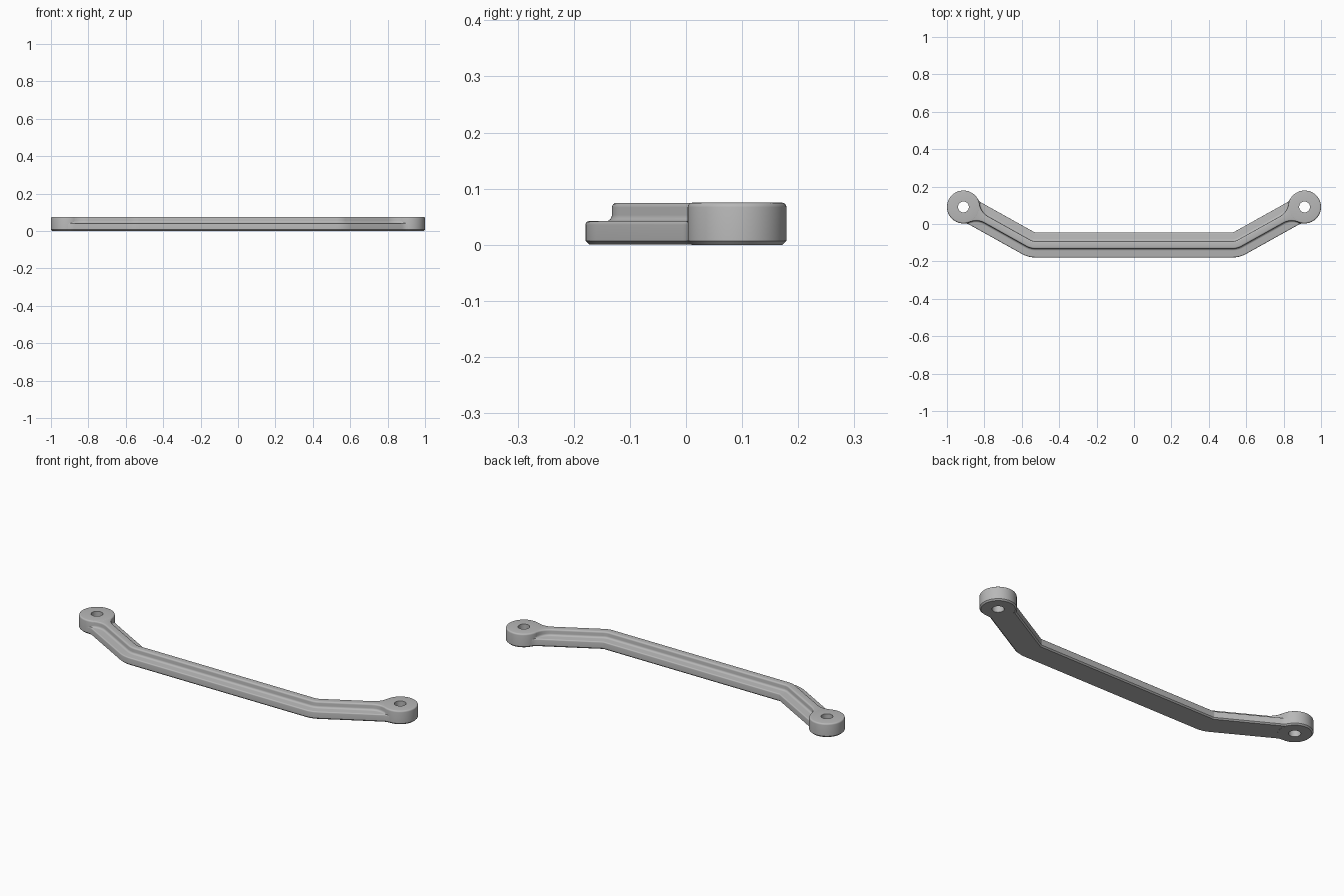
import bpy, bmesh, math

old = bpy.data.objects.get("Cube")
if old:
    bpy.data.objects.remove(old, do_unlink=True)

# Main dimensions
BOSS_X, BOSS_Y, BOSS_R, HOLE_R = 0.912, 0.091, 0.088, 0.029
HEIGHT, LEDGE_Z = 0.075, 0.042
BEND_X, BAR_Y, BEND_R = 0.548, -0.112, 0.08
BASE_W, RIDGE_W = 0.067, 0.020          # half widths of flange and ridge
CHAMFER, ROUND, COVE = 0.007, 0.008, 0.011

metal = bpy.data.materials.new("grey metal")
metal.use_nodes = True
grey = (0.48, 0.48, 0.48, 1)
metal.diffuse_color = grey
metal.node_tree.nodes["Principled BSDF"].inputs["Base Color"].default_value = grey


def arc(cx, cz, r, start, end, n=4):
    """Points along an arc, angles in degrees."""
    steps = [math.radians(start + (end - start) * i / n) for i in range(n + 1)]
    return [(cx + r * math.cos(a), cz + r * math.sin(a)) for a in steps]


def loft(name, rings, close_path):
    """Skin closed rings of points; cap the ends unless the path closes."""
    bm = bmesh.new()
    loops = [[bm.verts.new(p) for p in ring] for ring in rings]
    n = len(loops[0])
    pairs = list(zip(loops, loops[1:]))
    if close_path:
        pairs.append((loops[-1], loops[0]))
    else:
        bm.faces.new(loops[0])
        bm.faces.new(loops[-1])
    for a, b in pairs:
        for i in range(n):
            j = (i + 1) % n
            bm.faces.new((a[i], a[j], b[j], b[i]))
    bmesh.ops.recalc_face_normals(bm, faces=bm.faces)
    mesh = bpy.data.meshes.new(name)
    bm.to_mesh(mesh)
    bm.free()
    mesh.materials.append(metal)
    obj = bpy.data.objects.new(name, mesh)
    bpy.context.collection.objects.link(obj)
    bpy.ops.object.select_all(action="DESELECT")
    obj.select_set(True)
    bpy.context.view_layer.objects.active = obj
    bpy.ops.object.shade_smooth_by_angle(angle=math.radians(35))
    return obj


def flare(d, w, f):
    """Half width at distance d from the boss, blended into it with fillet f."""
    reach = math.sqrt((BOSS_R + f) ** 2 - (w + f) ** 2)
    if d >= reach:
        return w
    if d >= reach * BOSS_R / (BOSS_R + f):
        return w + f - math.sqrt(f * f - (reach - d) ** 2)
    return math.sqrt(BOSS_R ** 2 - d * d) - 0.001


def section(d):
    """Closed stepped cross-section as (offset, z)."""
    wu = flare(d, RIDGE_W, 0.09)
    wl = max(flare(d, BASE_W, 0.06), wu)
    low, top = 0.0004, HEIGHT - 0.0004
    half = [(wl - CHAMFER, low), (wl, CHAMFER)]
    half += arc(wl - 0.006, LEDGE_Z - 0.006, 0.006, 0, 90)
    cove = arc(wu + COVE, LEDGE_Z + COVE, COVE, 270, 180)
    half += [(min(x, max(wl - 0.006, wu)), z) for x, z in cove]
    half += arc(wu - ROUND, top - ROUND, ROUND, 0, 90)
    return half + [(-x, z) for x, z in reversed(half)]


# Centre line of the left half: straight, bend, angled arm
tilt = math.atan2(BOSS_Y - BAR_Y, BOSS_X - BEND_X)
arm = math.hypot(BOSS_Y - BAR_Y, BOSS_X - BEND_X)
tangent = BEND_R * math.tan(tilt / 2)
path = []
for i in range(9):
    a = tilt * i / 8
    path.append((BEND_X - tangent + BEND_R * math.sin(a),
                 BAR_Y + BEND_R * (1 - math.cos(a)), a, arm))
for i in range(25):
    d = 0.17 + (0.042 - 0.17) * i / 24
    path.append((BOSS_X - d * math.cos(tilt), BOSS_Y - d * math.sin(tilt), tilt, d))
path = [(-x, y, -a, d) for x, y, a, d in reversed(path)] + path

# Stepped bar
loft("bent_bar", [[(x - o * math.sin(a), y + o * math.cos(a), z)
                   for o, z in section(d)] for x, y, a, d in path], False)

# Round end bosses with through holes
outline = [(HOLE_R, 0), (BOSS_R - CHAMFER, 0), (BOSS_R, CHAMFER)]
outline += arc(BOSS_R - ROUND, HEIGHT - ROUND, ROUND, 0, 90)
outline += [(HOLE_R, HEIGHT)]
for side, label in ((1, "left"), (-1, "right")):
    turns = [2 * math.pi * i / 64 for i in range(64)]
    loft(label + "_end_boss",
         [[(side * BOSS_X + r * math.cos(t), BOSS_Y + r * math.sin(t), z)
           for r, z in outline] for t in turns], True)
